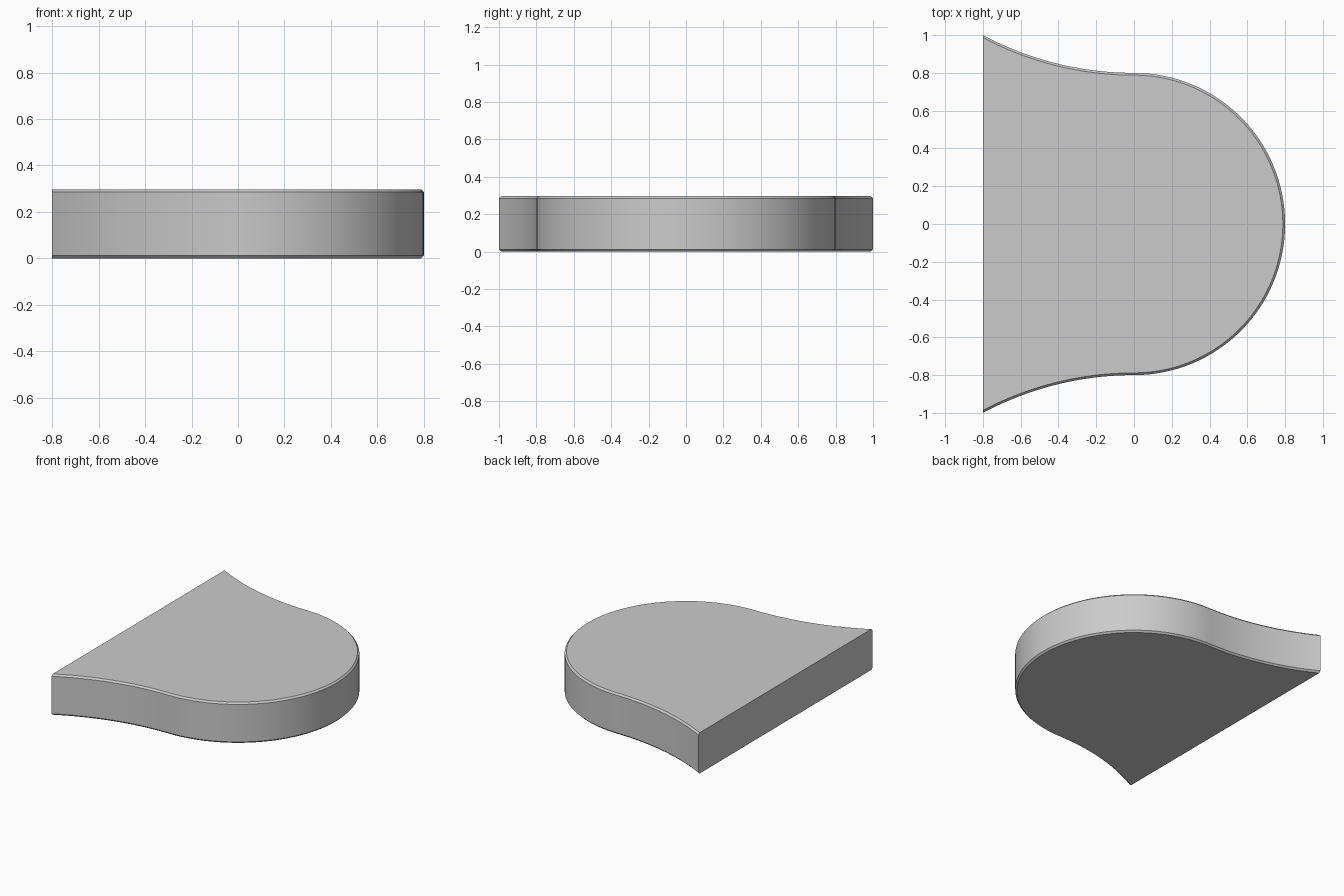
import bpy, bmesh
from math import sin, cos, asin, pi

if "Cube" in bpy.data.objects:
    bpy.data.objects.remove(bpy.data.objects["Cube"])

HEIGHT, BEVEL = 0.297, 0.012
R_NOSE, R_FLARE, X_BACK = 0.8, 1.7, -0.8


def outline(inset):
    """Rounded nose with flared tails, moved inwards by inset."""
    r, f = R_NOSE - inset, R_FLARE + inset
    end = asin(-X_BACK / f)
    tail = []
    for i in range(24, 0, -1):
        a = end * i / 24
        tail.append((-f * sin(a), R_NOSE + R_FLARE - f * cos(a)))
    nose = [(r * cos(a), r * sin(a)) for a in (-pi / 2 + pi * i / 64 for i in range(65))]
    return [(x, -y) for x, y in tail] + nose + tail[::-1]


# Plate: four stacked outlines, chamfered along the curved edge only
bm = bmesh.new()
levels = [(0, BEVEL), (BEVEL, 0), (HEIGHT - BEVEL, 0), (HEIGHT, BEVEL)]
rings = [[bm.verts.new((x, y, z)) for x, y in outline(d)] for z, d in levels]
for low, high in zip(rings, rings[1:]):
    for i in range(len(low) - 1):
        bm.faces.new((low[i], low[i + 1], high[i + 1], high[i]))

# Bottom, top and flat back
bm.faces.new(rings[0][::-1])
bm.faces.new(rings[-1])
bm.faces.new([r[0] for r in rings] + [r[-1] for r in rings[::-1]])
bmesh.ops.recalc_face_normals(bm, faces=bm.faces)

mesh = bpy.data.meshes.new("flared_plate")
bm.to_mesh(mesh)
bm.free()
plate = bpy.data.objects.new("flared_plate", mesh)
bpy.context.collection.objects.link(plate)
bpy.context.view_layer.objects.active = plate
plate.select_set(True)
bpy.ops.object.shade_smooth_by_angle(angle=pi / 6)
